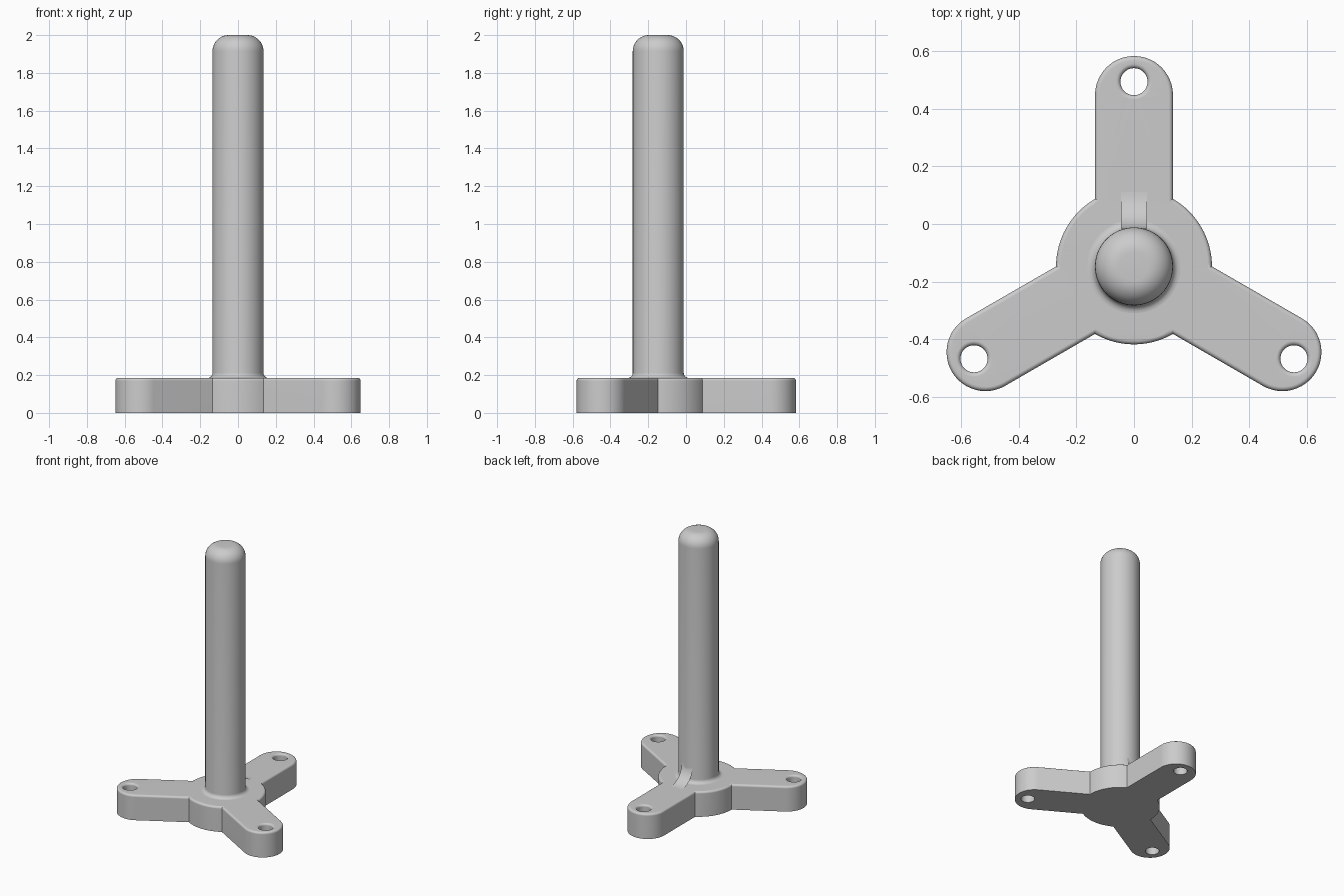
import bpy, bmesh
from math import sin, cos, asin, pi, radians

cube = bpy.data.objects.get("Cube")
if cube:
    bpy.data.objects.remove(cube)

CY = -0.147                      # axis of the post and hub
ARM, HUB, REACH = 0.135, 0.27, 0.594
HOLE, HOLE_DIST = 0.047, 0.64
HEIGHT, ROUND = 0.185, 0.015
ANGLES = [radians(90 + 120 * i) for i in range(3)]

grey = bpy.data.materials.new("grey")
grey.use_nodes = True
grey.diffuse_color = (0.6, 0.6, 0.6, 1)
grey.node_tree.nodes["Principled BSDF"].inputs["Base Color"].default_value = (0.6, 0.6, 0.6, 1)


def finish(bm, name, recalc=True):
    if recalc:
        bmesh.ops.recalc_face_normals(bm, faces=bm.faces)
    mesh = bpy.data.meshes.new(name)
    bm.to_mesh(mesh)
    bm.free()
    mesh.materials.append(grey)
    obj = bpy.data.objects.new(name, mesh)
    bpy.context.collection.objects.link(obj)
    bpy.ops.object.select_all(action='DESELECT')
    obj.select_set(True)
    bpy.context.view_layer.objects.active = obj
    bpy.ops.object.shade_smooth_by_angle(angle=radians(30))
    return obj


def arc(cx, cy, r, start, end, steps):
    return [(cx + r * cos(start + (end - start) * i / steps),
             cy + r * sin(start + (end - start) * i / steps)) for i in range(steps + 1)]


def outline(e):
    """Three-armed outline, moved inwards by e."""
    pts = []
    join = asin((ARM - e) / (HUB - e))
    for a in ANGLES:
        pts += arc(REACH * cos(a), CY + REACH * sin(a), ARM - e, a - pi / 2, a + pi / 2, 24)
        pts += arc(0, CY, HUB - e, a + join, a + 2 * pi / 3 - join, 16)
    return pts


def hole(a, e):
    """Screw hole, widened by e."""
    return arc(HOLE_DIST * cos(a), CY + HOLE_DIST * sin(a), HOLE + e, 0, 2 * pi, 32)[:-1]


def bridge_rings(bm, rings):
    for low, high in zip(rings, rings[1:]):
        for i in range(len(low)):
            j = (i + 1) % len(low)
            bm.faces.new((low[i], low[j], high[j], high[i]))


# Base: outer wall and hole walls with rounded upper rims, capped top and bottom
levels = [(0, 0)] + [(ROUND * (1 - cos(t)), HEIGHT - ROUND + ROUND * sin(t))
                     for t in (i * pi / 8 for i in range(5))]
bm = bmesh.new()
caps = [[], []]
shapes = [outline] + [lambda e, a=a: hole(a, e) for a in ANGLES]
for shape in shapes:
    rings = [[bm.verts.new((x, y, z)) for x, y in shape(e)] for e, z in levels]
    bridge_rings(bm, rings)
    for cap, ring in zip(caps, (rings[0], rings[-1])):
        cap += [bm.edges.get((ring[i - 1], ring[i])) for i in range(len(ring))]
for cap in caps:
    bmesh.ops.triangle_fill(bm, edges=cap, use_beauty=True)
base = finish(bm, "tripod_base")
weighted = base.modifiers.new("flat_top_shading", 'WEIGHTED_NORMAL')
weighted.keep_sharp = True

# Post: turned profile with a flared foot and a rounded tip
FLARE, TIP = 0.027, 0.085
profile = arc(ARM + FLARE, HEIGHT + FLARE, FLARE, 1.5 * pi, pi, 6)
profile += arc(ARM - TIP, 2 - TIP, TIP, 0, pi / 2, 10)
bm = bmesh.new()
rings = [[bm.verts.new((x, y, z)) for x, y in arc(0, CY, r, 0, 2 * pi, 64)[:-1]]
         for r, z in profile]
bridge_rings(bm, rings)
bm.faces.new(rings[-1])
finish(bm, "post")

# Rib: thin curved web between the post and the back arm
WEB, HALF = 0.127, 0.045
curve = arc(-0.016 + WEB, HEIGHT + WEB, WEB, pi, 1.5 * pi, 12)
bm = bmesh.new()
rows = [[bm.verts.new((x, y, z + 0.001)) for x in (HALF, -HALF)] for y, z in curve]
for (a, b), (c, d) in zip(rows, rows[1:]):
    bm.faces.new((a, b, d, c))
finish(bm, "curved_rib", recalc=False)
